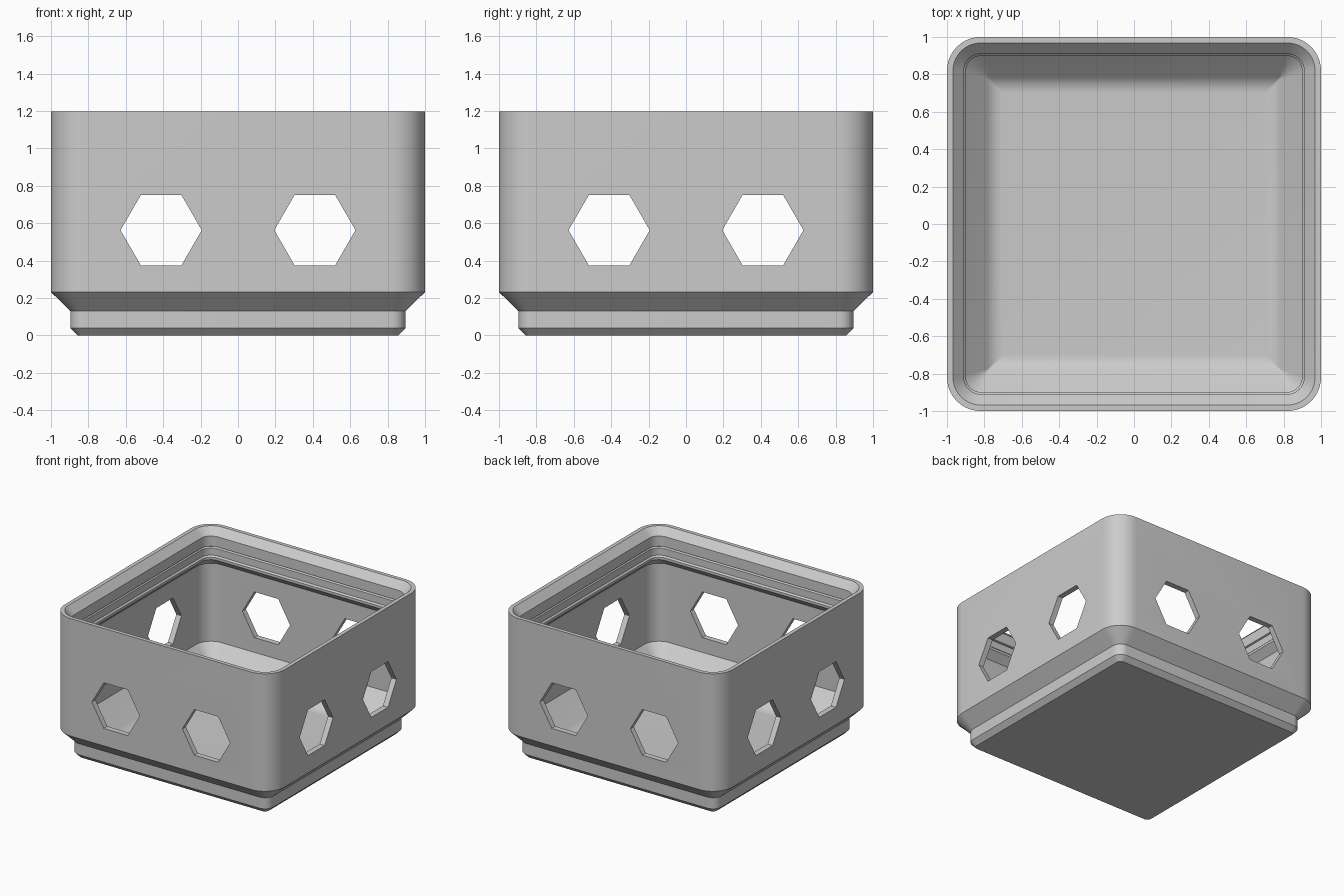
import bpy, bmesh, math
from mathutils import Matrix

cube = bpy.data.objects.get("Cube")
if cube:
    bpy.data.objects.remove(cube, do_unlink=True)

CORNER = 0.18      # outer corner radius at full width
STEPS = 10         # segments per rounded corner
WALL = 0.954       # inner wall half width
FLOOR = 0.05       # inner floor height
SLOPE_END = 0.75   # half width where the inner slope meets the floor
BLEND = 0.12       # rounding radius between slope and floor

grey = bpy.data.materials.new("plain grey")
grey.use_nodes = True
grey.diffuse_color = (0.6, 0.6, 0.6, 1)
grey.node_tree.nodes["Principled BSDF"].inputs["Base Color"].default_value = (0.6, 0.6, 0.6, 1)


def new_object(name, bm):
    bmesh.ops.recalc_face_normals(bm, faces=bm.faces)
    mesh = bpy.data.meshes.new(name)
    bm.to_mesh(mesh)
    bm.free()
    mesh.materials.append(grey)
    obj = bpy.data.objects.new(name, mesh)
    bpy.context.collection.objects.link(obj)
    return obj


def rounded_square(bm, half, z):
    """Ring of vertices; the corner radius shrinks with the inset."""
    r = max(CORNER - (1 - half), 0.008)
    c = half - r
    ring = []
    for q, (sx, sy) in enumerate([(1, 1), (-1, 1), (-1, -1), (1, -1)]):
        for i in range(STEPS + 1):
            a = (q + i / STEPS) * math.pi / 2
            ring.append(bm.verts.new((sx * c + r * math.cos(a), sy * c + r * math.sin(a), z)))
    return ring


# Wall section: stepped foot, outer wall, stacking lip, inner wall
section = [(0.857, 0), (0.895, 0.039), (0.895, 0.13), (1, 0.232),
           (1, 1.197), (0.968, 1.197), (0.91, 1.139),
           (0.91, 1.055), (0.92, 1.05), (0.91, 1.04),
           (0.91, 0.982), (0.898, 0.97), (0.898, 0.95), (WALL, 0.894),
           (WALL, FLOOR + WALL - SLOPE_END)]
# Inner slope follows the hollow foot and blends into the floor
flat_end = SLOPE_END - BLEND * math.tan(math.pi / 8)
for i in range(7):
    a = (1 - i / 6) * math.pi / 4
    section.append((flat_end + BLEND * math.sin(a), FLOOR + BLEND * (1 - math.cos(a))))

# Body: loft the section around the rounded square
bm = bmesh.new()
rings = [rounded_square(bm, h, z) for h, z in section]
for low, high in zip(rings, rings[1:]):
    n = len(low)
    for i in range(n):
        j = (i + 1) % n
        bm.faces.new((low[i], low[j], high[j], high[i]))
bm.faces.new(rings[0])
bm.faces.new(rings[-1])
body = new_object("bin_body", bm)

# Hexagonal openings: two straight through each direction
for turn in (0, math.pi / 2):
    for side in (-1, 1):
        bm = bmesh.new()
        bmesh.ops.create_cone(bm, cap_ends=True, segments=6, radius1=0.217, radius2=0.217, depth=2.6)
        # Put a hexagon corner on the local x axis
        first = next(v for v in bm.verts)
        angle = math.atan2(first.co.y, first.co.x)
        place = (Matrix.Rotation(turn, 4, "Z") @ Matrix.Translation((side * 0.411, 0, 0.563))
                 @ Matrix.Rotation(math.pi / 2, 4, "X") @ Matrix.Rotation(-angle, 4, "Z"))
        bmesh.ops.transform(bm, matrix=place, verts=bm.verts)
        cutter = new_object("opening_cutter", bm)
        cutter.hide_render = True
        mod = body.modifiers.new("opening", "BOOLEAN")
        mod.operation = "DIFFERENCE"
        mod.solver = "EXACT"
        mod.object = cutter
        bpy.context.view_layer.objects.active = body
        bpy.ops.object.modifier_apply(modifier=mod.name)
        bpy.data.objects.remove(cutter, do_unlink=True)

bpy.ops.object.select_all(action="DESELECT")
body.select_set(True)
bpy.context.view_layer.objects.active = body
bpy.ops.object.shade_smooth_by_angle(angle=math.radians(30))
